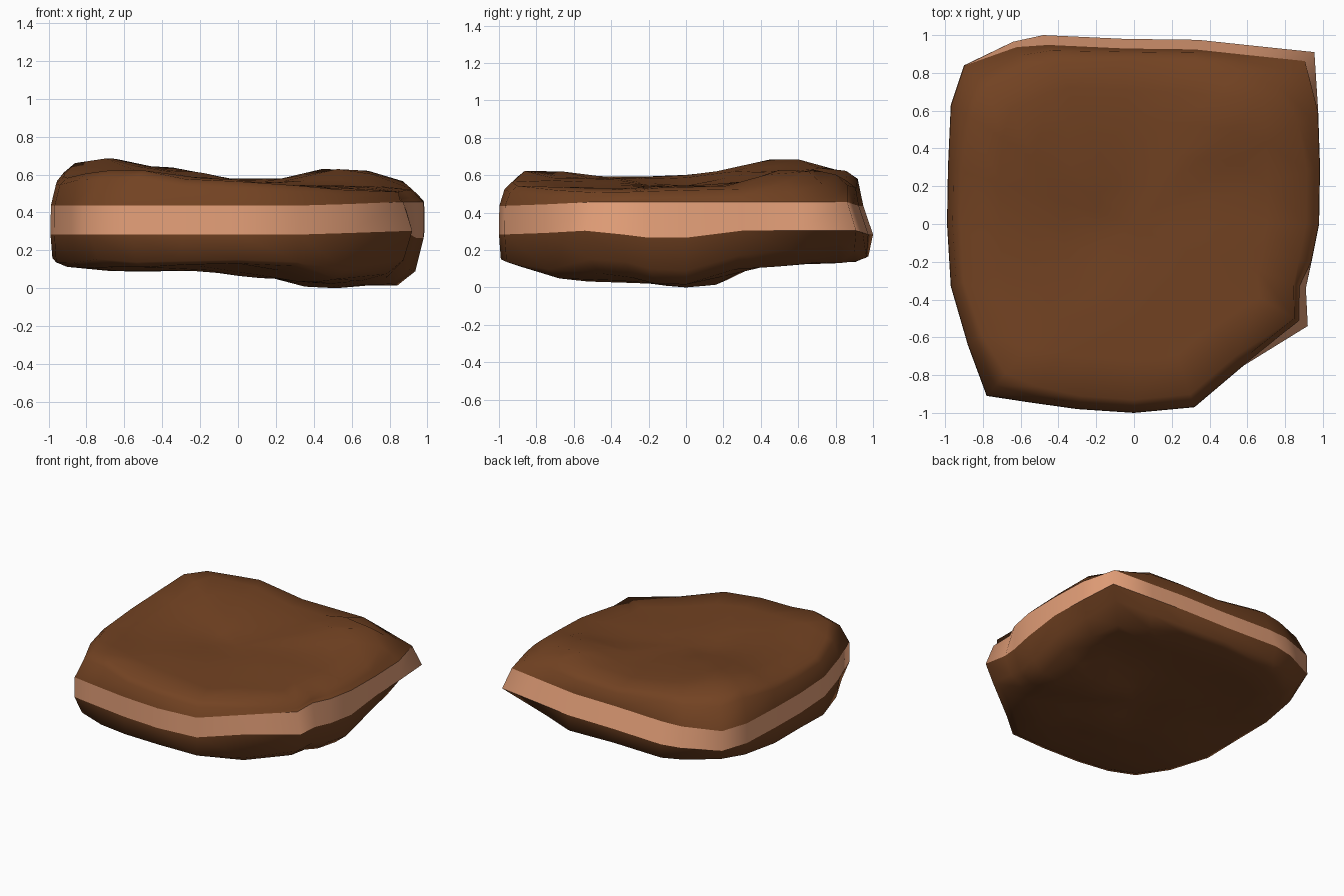
import bpy, bmesh

if "Cube" in bpy.data.objects:
    bpy.data.objects.remove(bpy.data.objects["Cube"])

# Outline seen from above, counter-clockwise from the front left corner
OUTLINE = [(-.78, -.91), (-.55, -.945), (-.3, -.98), (0, -1), (.32, -.97), (.58, -.75),
           (.92, -.54), (.91, -.34), (.94, -.2), (.98, 0), (.985, .3), (.975, .6),
           (.955, .91), (.62, .945), (.34, .975), (-.05, .98), (-.48, 1), (-.64, .965),
           (-.9, .84), (-.97, .63), (-.985, .3), (-.99, 0), (-.97, -.33), (-.88, -.64)]

# Sampled heights (x, y, z) of the dented upper and lower faces
TOP = [(-.7, .52, .69), (-.7, -.84, .65), (-.7, -.3, .59), (-.9, .1, .60), (-.33, .4, .62),
       (0, 0, .54), (0, -.9, .575), (.35, -.6, .53), (.8, -.4, .52), (.5, .1, .54),
       (.9, .1, .53), (.56, .62, .64), (.85, .8, .57), (.1, .8, .57), (-.4, .85, .64),
       (-.35, -.5, .585), (.1, .4, .56)]
BOTTOM = [(.46, .03, -.01), (.81, -.05, .01), (.5, -.35, .02), (.2, -.2, .05), (-.1, 0, .11),
          (-.6, -.3, .085), (-.7, -.8, .11), (0, -.9, .13), (-.9, 0, .14), (-.6, .6, .13),
          (0, .5, .13), (.5, .5, .125), (.85, .85, .14), (.85, .4, .11), (0, .95, .15),
          (-.85, .8, .14), (.85, -.45, .08)]


def height(samples, x, y):
    """Smooth blend of scattered height samples."""
    num = den = 0.0
    for sx, sy, sz in samples:
        w = 1 / ((x - sx) ** 2 + (y - sy) ** 2 + .035) ** 2.2
        num += w * sz
        den += w
    return num / den


def top(x, y):
    return height(TOP, x, y)


def bottom(x, y):
    return height(BOTTOM, x, y)


def ramp(v, a, b):
    return max(0, min(1, (v - a) / (b - a)))


# Weights that vary the edge rounding around the outline
def back(x, y):
    return ramp(y, .7, .9) * ramp(x, -.75, -.55)


def right(x):
    return ramp(x, .4, .85)


def corner(x, y):
    return ramp((x * x + y * y) ** .5, 1.05, 1.25)


def notch(x, y):
    return ramp(x, .6, .9) * ramp(-y, .2, .4)


def make_ring(scale, z):
    """Scaled outline; scale and z are functions of the outline position."""
    ring = []
    for x, y in OUTLINE:
        s = scale(x, y)
        ring.append((x * s, y * s, z(x * s, y * s, x, y)))
    return ring


def const_ring(s, face):
    return make_ring(lambda x, y: s, lambda x, y, ox, oy: face(x, y))


def colour(name, rgb):
    m = bpy.data.materials.new(name)
    m.diffuse_color = (*rgb, 1)
    m.use_nodes = True
    m.node_tree.nodes["Principled BSDF"].inputs["Base Color"].default_value = m.diffuse_color
    return m


def loft(name, rings, mat, tip=None, flip=False):
    """Skin a stack of rings and optionally close it at a centre point."""
    bm = bmesh.new()
    loops = [[bm.verts.new(p) for p in r] for r in rings]
    n = len(OUTLINE)
    for a, b in zip(loops, loops[1:]):
        for i in range(n):
            j = (i + 1) % n
            bm.faces.new((a[i], a[j], b[j], b[i]))
    if tip:
        t = bm.verts.new(tip)
        for i in range(n):
            bm.faces.new((loops[-1][i], loops[-1][(i + 1) % n], t))
    if flip:
        bmesh.ops.reverse_faces(bm, faces=bm.faces[:])
    for f in bm.faces:
        f.smooth = True
    me = bpy.data.meshes.new(name)
    bm.to_mesh(me)
    bm.free()
    me.materials.append(mat)
    ob = bpy.data.objects.new(name, me)
    bpy.context.collection.objects.link(ob)


brown = colour("brown", (.17, .055, .016))
tan = colour("tan", (.78, .35, .19))

# Band around the middle, dipping slightly on the right side
band_low = make_ring(
    lambda x, y: 1,
    lambda x, y, ox, oy: .282 + .02 * right(x) - .05 * right(x) * ramp(.4 - abs(y + .1), 0, .4))
band_high = make_ring(
    lambda x, y: .998 - .05 * back(x, y) - .05 * notch(x, y),
    lambda x, y, ox, oy: .435 + .02 * right(x))
loft("middle_band", [band_low, band_high], tan)

# Upper half: shoulder that slopes more at the corners, then the dented face
upper = [band_high,
         make_ring(lambda x, y: .97 - .04 * back(x, y) - .04 * corner(x, y) - .04 * notch(x, y),
                   lambda x, y, ox, oy: top(x, y) - .05 - .035 * corner(ox, oy)),
         make_ring(lambda x, y: .93 - .05 * back(x, y) - .08 * corner(x, y),
                   lambda x, y, ox, oy: top(x, y) - .012 - .02 * corner(ox, oy))]
upper += [const_ring(s, top) for s in (.72, .55, .38, .2)]
loft("upper_shell", upper, brown, (0, 0, top(0, 0)))

# Lower half: rounded underside
lower = [band_low,
         make_ring(lambda x, y: .99 - .035 * right(x) - .05 * corner(x, y),
                   lambda x, y, ox, oy: bottom(x, y) + .02 + .05 * right(ox) + .03 * corner(ox, oy)),
         make_ring(lambda x, y: .93 - .07 * right(x) - .08 * corner(x, y),
                   lambda x, y, ox, oy: bottom(x, y))]
lower += [const_ring(s, bottom) for s in (.7, .53, .36, .2)]
loft("lower_shell", lower, brown, (0, 0, bottom(0, 0)), flip=True)

# Rest the whole cushion on the ground
obs = list(bpy.context.collection.objects)
low = min(v.co.z for o in obs for v in o.data.vertices)
for o in obs:
    for v in o.data.vertices:
        v.co.z -= low
